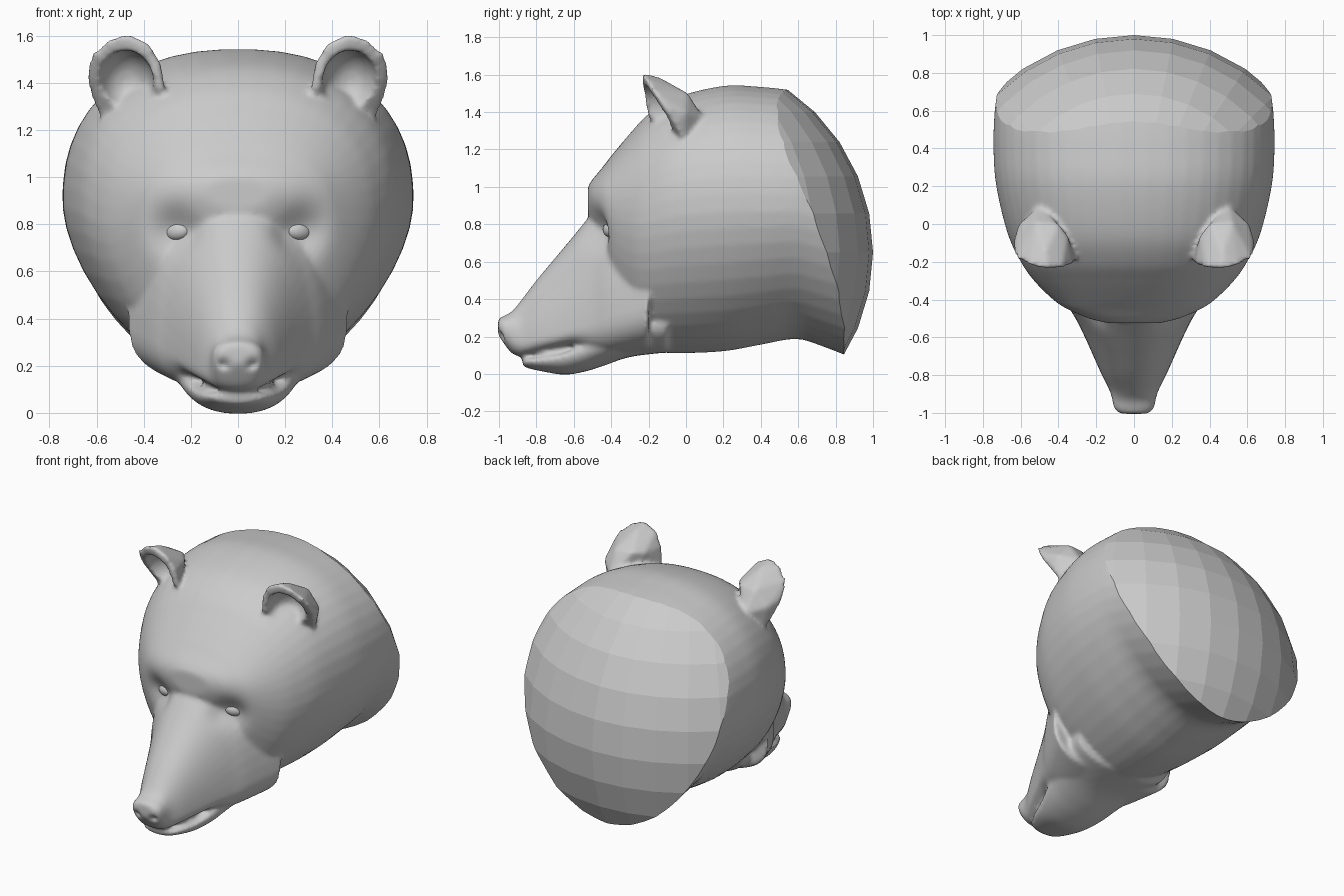
import bpy, bmesh, math
from mathutils import Vector, Matrix

if "Cube" in bpy.data.objects:
    bpy.data.objects.remove(bpy.data.objects["Cube"])


def add_object(name, bm):
    me = bpy.data.meshes.new(name)
    bm.to_mesh(me)
    bm.free()
    ob = bpy.data.objects.new(name, me)
    bpy.context.collection.objects.link(ob)
    return ob


def apply_modifiers(ob):
    bpy.context.view_layer.update()
    dg = bpy.context.evaluated_depsgraph_get()
    me = bpy.data.meshes.new_from_object(ob.evaluated_get(dg))
    ob.modifiers.clear()
    ob.data = me


def boolean(ob, cutter, op):
    m = ob.modifiers.new("cut", 'BOOLEAN')
    m.object, m.operation, m.solver = cutter, op, 'EXACT'
    apply_modifiers(ob)
    bpy.data.objects.remove(cutter)


def ball(bm, center, radii, u=32, v=16):
    mat = Matrix.Translation(center) @ Matrix.Diagonal((*radii, 1))
    bmesh.ops.create_uvsphere(bm, u_segments=u, v_segments=v, radius=1, matrix=mat)


def catmull(a, b, c, d, t):
    return [0.5 * (2*q + (r-p)*t + (2*p-5*q+4*r-s)*t*t + (3*q-p-3*r+s)*t**3)
            for p, q, r, s in zip(a, b, c, d)]


def loft(bm, st, nu, nl, sub=6, n=48):
    """Closed loft along y; station = (y, top, bottom, half width, z of widest)."""
    rows = []
    for i in range(len(st) - 1):
        a, d = st[max(i-1, 0)], st[min(i+2, len(st)-1)]
        rows += [catmull(a, st[i], st[i+1], d, k/sub) for k in range(sub)]
    rows.append(st[-1])
    rings = []
    for y, top, bot, w, zm in rows:
        ring = []
        for k in range(n):
            a = 2*math.pi*(k+0.5)/n
            c, s = math.cos(a), math.sin(a)
            e = 2/(nu if s > 0 else nl)
            h = top-zm if s > 0 else zm-bot
            ring.append(bm.verts.new((math.copysign(w*abs(c)**e, c), y,
                                      zm + math.copysign(h*abs(s)**e, s))))
        rings.append(ring)
    faces = [bm.faces.new(rings[0]), bm.faces.new(rings[-1][::-1])]
    for p, q in zip(rings, rings[1:]):
        for k in range(n):
            j = (k+1) % n
            faces.append(bm.faces.new((p[k], q[k], q[j], p[j])))
    bmesh.ops.recalc_face_normals(bm, faces=faces)


# Ear: hull with a scooped cup
rim = [(.57, 0, 1.22), (.62, -.05, 1.33), (.645, -.12, 1.43), (.625, -.18, 1.52),
       (.55, -.22, 1.585), (.46, -.24, 1.61), (.38, -.23, 1.57), (.325, -.21, 1.48),
       (.305, -.2, 1.36)]
back = [(.47, -.15, 1.59), (.40, 0, 1.50), (.52, .01, 1.50), (.61, .0, 1.40),
        (.35, -.06, 1.49), (.50, .10, 1.36), (.47, 0, 1.20), (.40, -.05, 1.25)]
bm = bmesh.new()
for p in rim + back:
    bm.verts.new(p)
bmesh.ops.convex_hull(bm, input=bm.verts[:])
bmesh.ops.delete(bm, geom=[v for v in bm.verts if not v.link_faces], context='VERTS')
bmesh.ops.recalc_face_normals(bm, faces=bm.faces[:])
ear = add_object("ear", bm)
bm = bmesh.new()
ball(bm, (.475, -.18, 1.40), (.118, .155, .14))
boolean(ear, add_object("ear_cup_cutter", bm), 'DIFFERENCE')

# Both ears start the head mesh
bm = bmesh.new()
bm.from_mesh(ear.data)
dup = bmesh.ops.duplicate(bm, geom=bm.verts[:] + bm.edges[:] + bm.faces[:])["geom"]
for v in (g for g in dup if isinstance(g, bmesh.types.BMVert)):
    v.co.x *= -1
bmesh.ops.reverse_faces(bm, faces=[g for g in dup if isinstance(g, bmesh.types.BMFace)])
bpy.data.objects.remove(ear)

# Skull
loft(bm, [(-.525, 1.0, .86, .14, .93), (-.50, 1.04, .76, .25, .92), (-.45, 1.10, .58, .36, .90),
          (-.40, 1.165, .36, .43, .86), (-.30, 1.285, .18, .53, .83), (-.20, 1.39, .125, .60, .84),
          (-.05, 1.48, .11, .67, .88), (.20, 1.54, .12, .73, .90), (.40, 1.535, .155, .745, .90),
          (.58, 1.515, .185, .74, .90), (.72, 1.49, .15, .725, .87), (1.1, 1.47, .0, .70, .82)],
     2.3, 1.75)
# Muzzle
loft(bm, [(-1.005, .295, .21, .075, .25), (-.975, .31, .165, .105, .245), (-.93, .335, .11, .115, .22),
          (-.88, .395, .095, .13, .18), (-.80, .50, .11, .17, .19), (-.70, .62, .13, .215, .21),
          (-.60, .74, .14, .26, .24), (-.50, .86, .10, .31, .28), (-.40, .95, .09, .37, .33),
          (-.20, .98, .12, .47, .38)], 2.2, 2.6)
# Lower jaw and mouth filler
loft(bm, [(-.875, .08, .05, .05, .07), (-.85, .085, .032, .11, .07), (-.75, .095, .01, .165, .08),
          (-.65, .115, -.004, .20, .10), (-.55, .17, .01, .235, .13), (-.45, .22, .04, .27, .18),
          (-.30, .27, .09, .33, .25), (-.10, .30, .115, .36, .28)], 3, 2.1)
ball(bm, (0, -.66, .11), (.15, .19, .05))

# Fuse the parts into one smooth skin
head = add_object("bear_head", bm)
m = head.modifiers.new("fuse", 'REMESH')
m.mode, m.voxel_size = 'VOXEL', 0.014
m = head.modifiers.new("soften", 'SMOOTH')
m.factor, m.iterations = 0.5, 6
apply_modifiers(head)


# Sculpted dents: eye sockets, inner eye corners, nostrils
def dent(x, y, z, r, push):
    for v in head.data.vertices:
        d = (Vector((abs(v.co.x), v.co.y, v.co.z)) - Vector((x, y, z))).length
        if d < 3*r:
            v.co.y += push * math.exp(-(d/r)**2)


dent(.26, -.45, .78, .10, .05)
dent(.19, -.50, .74, .06, .02)
dent(.058, -.985, .21, .022, .03)
for p in head.data.polygons:
    p.use_smooth = True

# Faceted dome at the back: intersection with a coarse sphere
C = Vector((0, -.06, .65))
bm = bmesh.new()
bmesh.ops.create_uvsphere(bm, u_segments=32, v_segments=16, radius=1.06)
for v in bm.verts:
    if v.co.y < .2:
        v.co *= 1.5
    v.co += C
boolean(head, add_object("dome_cutter", bm), 'INTERSECT')
for p in head.data.polygons:
    on_dome = p.center.y > .3 and p.normal.dot((p.center - C).normalized()) > .975
    p.use_smooth = not on_dome

# Eyes resting in the sockets
bpy.context.view_layer.update()
for side, name in ((1, "eye_left"), (-1, "eye_right")):
    hit, loc, _, _ = head.ray_cast(Vector((side*.258, -2, .77)), Vector((0, 1, 0)))
    y = loc.y if hit else -.41
    bm = bmesh.new()
    ball(bm, (0, 0, 0), (.056, .032, .038), 24, 12)
    bmesh.ops.rotate(bm, verts=bm.verts[:], cent=(0, 0, 0),
                     matrix=Matrix.Rotation(side*.45, 3, 'Z') @ Matrix.Rotation(side*.1, 3, 'Y'))
    bmesh.ops.translate(bm, verts=bm.verts[:], vec=(side*.258, y + .012, .77))
    eye = add_object(name, bm)
    for p in eye.data.polygons:
        p.use_smooth = True
